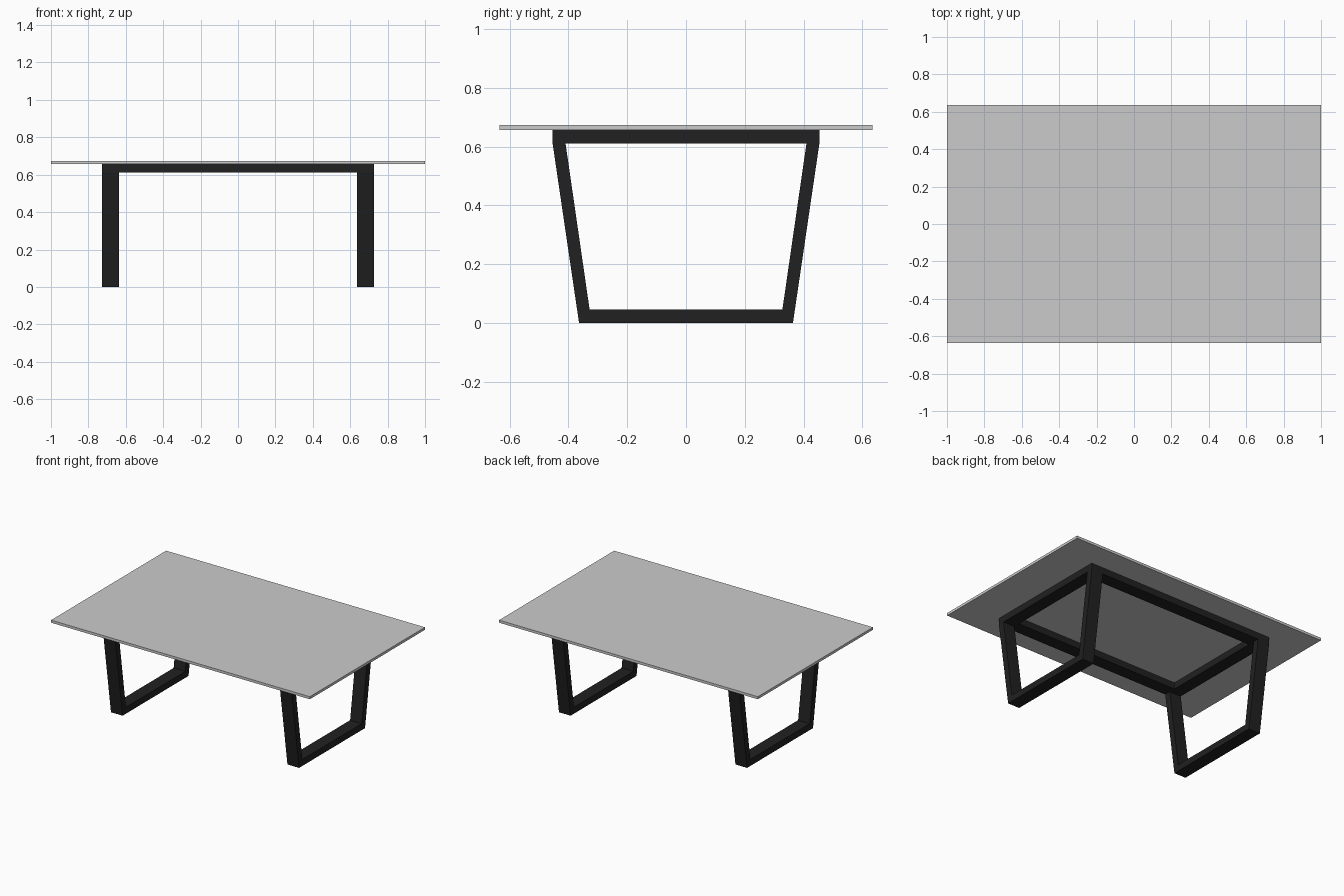
import bpy, bmesh

if "Cube" in bpy.data.objects:
    bpy.data.objects.remove(bpy.data.objects["Cube"])

TOP_Z, BAR = 0.656, 0.045
X_OUT, X_IN = 0.727, 0.637

black = bpy.data.materials.new("black_metal")
black.diffuse_color = (0.015, 0.015, 0.015, 1)
black.use_nodes = True
black.node_tree.nodes["Principled BSDF"].inputs["Base Color"].default_value = black.diffuse_color


def add_box(name, lo, hi, mat=None):
    bm = bmesh.new()
    bmesh.ops.create_cube(bm, size=1)
    for v in bm.verts:
        v.co = [(a + b) / 2 + c * (b - a) for a, b, c in zip(lo, hi, v.co)]
    return finish(name, bm, mat)


def finish(name, bm, mat):
    bmesh.ops.recalc_face_normals(bm, faces=bm.faces)
    mesh = bpy.data.meshes.new(name)
    bm.to_mesh(mesh)
    bm.free()
    if mat:
        mesh.materials.append(mat)
    obj = bpy.data.objects.new(name, mesh)
    bpy.context.collection.objects.link(obj)
    return obj


def add_leg_frame(name, x0, x1):
    # closed tapered loop: outer and inner outlines, extruded along x
    z_in = TOP_Z - BAR
    outer = [(-0.364, 0), (0.364, 0), (0.454, z_in), (0.454, TOP_Z),
             (-0.454, TOP_Z), (-0.454, z_in)]
    inner = [(-0.328, BAR), (0.328, BAR), (0.41, z_in), (0.41, z_in),
             (-0.41, z_in), (-0.41, z_in)]
    bm = bmesh.new()
    rings = [[bm.verts.new((x, y, z)) for y, z in loop]
             for x, loop in ((x0, outer), (x1, outer), (x1, inner), (x0, inner))]
    for a, b in zip(rings, rings[1:] + rings[:1]):
        for i in range(6):
            j = (i + 1) % 6
            bm.faces.new((a[i], a[j], b[j], b[i]))
    bmesh.ops.remove_doubles(bm, verts=bm.verts, dist=1e-5)
    return finish(name, bm, black)


# tabletop slab
add_box("tabletop", (-1, -0.635, TOP_Z), (1, 0.635, 0.674))

# trapezoid leg frames at both ends
add_leg_frame("left_leg_frame", -X_OUT, -X_IN)
add_leg_frame("right_leg_frame", X_IN, X_OUT)

# long rails joining the frames under the top
for name, s in (("front_rail", -1), ("back_rail", 1)):
    y0, y1 = sorted((s * 0.454, s * (0.454 - 0.09)))
    add_box(name, (-X_IN, y0, TOP_Z - BAR), (X_IN, y1, TOP_Z), black)
